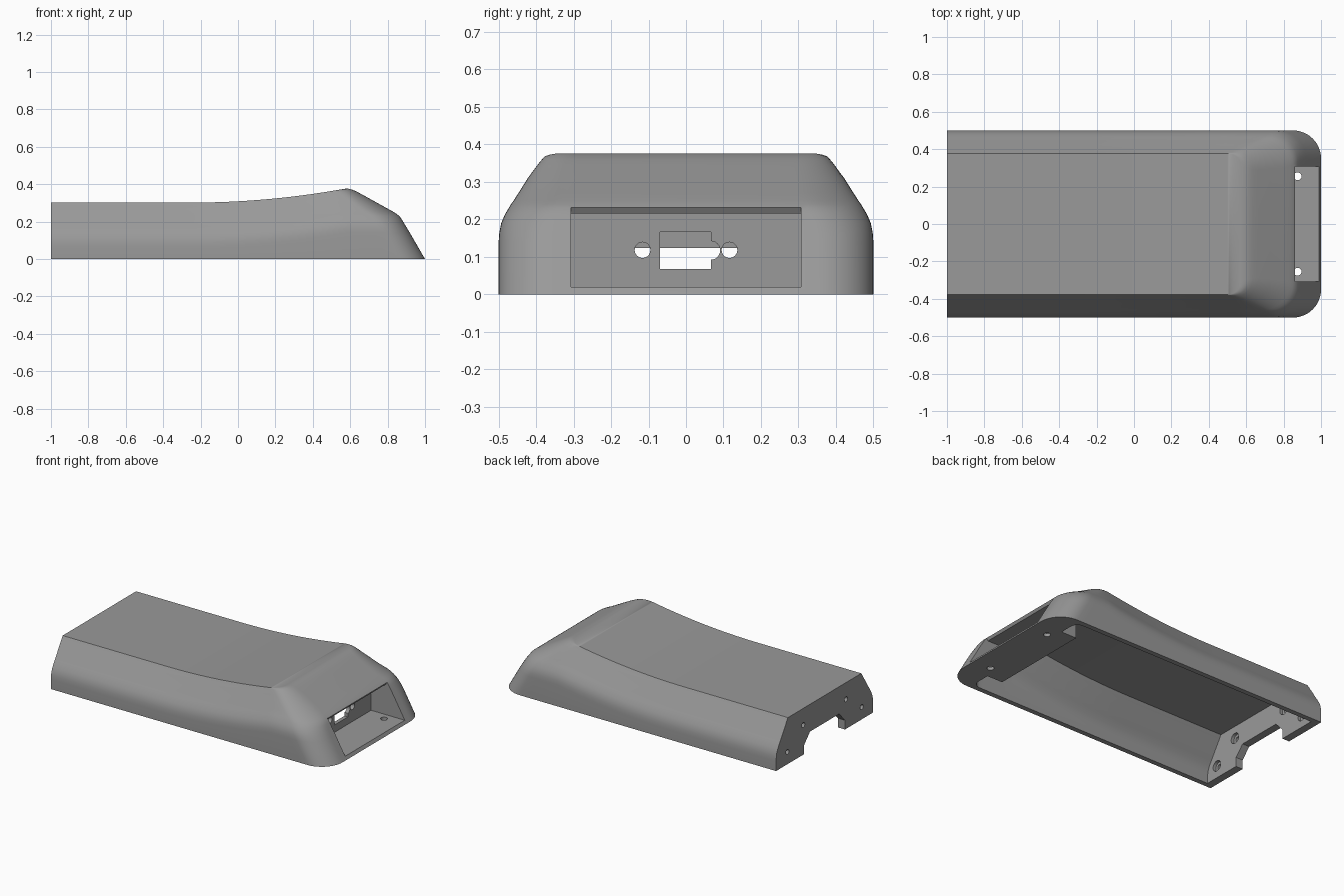
import bpy, bmesh, math
from mathutils import Matrix

if "Cube" in bpy.data.objects:
    bpy.data.objects.remove(bpy.data.objects["Cube"])

grey = bpy.data.materials.new("matte grey")
grey.diffuse_color = (0.32, 0.32, 0.32, 1)
grey.use_nodes = True
grey.node_tree.nodes["Principled BSDF"].inputs["Base Color"].default_value = grey.diffuse_color

TOP = 0.378
# Wall profile: height, half width, end position, corner radius
RINGS = [(0, .5, 1, .15), (.14, .5, .919, .15), (.165, .498, .904, .15),
         (.19, .493, .889, .15), (.213, .483, .875, .15), (.23, .473, .863, .15),
         (.24, .467, .85, .15), (.25, .46, .835, .15), (.27, .447, .799, .15),
         (.31, .422, .727, .13), (.345, .399, .664, .11), (.36, .39, .636, .1),
         (.37, .383, .614, .09), (.376, .38, .592, .08), (.378, .378, .57, .07)]


def deck(x):
    """Height of the top deck: level, then curving upward."""
    return min(TOP, 0.302 + 0.11 * max(0, x + 0.25) ** 2)


def finish(name, bm):
    bmesh.ops.recalc_face_normals(bm, faces=bm.faces)
    me = bpy.data.meshes.new(name)
    bm.to_mesh(me)
    bm.free()
    ob = bpy.data.objects.new(name, me)
    me.materials.append(grey)
    bpy.context.collection.objects.link(ob)
    return ob


def loft(name, x0, rings, base):
    """Stack of U-shaped rings, rounded at the +x end, closed by deck and base."""
    bm = bmesh.new()
    rows = []
    for k, (z, w, xe, r) in enumerate(rings):
        half = [(x0 + (xe - r - x0) * i / 40, w) for i in range(40)]
        half += [(xe - r + r * math.sin(a), w - r + r * math.cos(a))
                 for a in (math.pi / 2 * i / 12 for i in range(13))]
        pts = [(x, -y) for x, y in half] + half[::-1]
        rows.append([bm.verts.new((x, y, base if k == 0 else z - TOP + deck(x)))
                     for x, y in pts])
    n = len(rows[0])
    for a, b in zip(rows, rows[1:]):
        for i in range(n - 1):
            bm.faces.new((a[i], a[i + 1], b[i + 1], b[i]))
    t = rows[-1]
    for i in range(n // 2 - 1):
        bm.faces.new((t[i], t[i + 1], t[n - 2 - i], t[n - 1 - i]))
    bm.faces.new(rows[0])
    bm.faces.new([r[0] for r in rows] + [r[-1] for r in reversed(rows)])
    return finish(name, bm)


def prism(name, pts, axis, lo, hi):
    """Extrude a polygon: (y, z) along x, or (x, z) along y."""
    bm = bmesh.new()
    put = (lambda p, d: (d, p[0], p[1])) if axis == 'x' else (lambda p, d: (p[0], d, p[1]))
    a = [bm.verts.new(put(p, lo)) for p in pts]
    b = [bm.verts.new(put(p, hi)) for p in pts]
    bm.faces.new(a)
    bm.faces.new(b)
    for i in range(len(pts)):
        j = (i + 1) % len(pts)
        bm.faces.new((a[i], a[j], b[j], b[i]))
    return finish(name, bm)


def rod(name, loc, r, length, axis):
    bm = bmesh.new()
    m = Matrix.Translation(loc)
    if axis == 'x':
        m = m @ Matrix.Rotation(math.pi / 2, 4, 'Y')
    bmesh.ops.create_cone(bm, cap_ends=True, segments=24, radius1=r, radius2=r,
                          depth=length, matrix=m)
    return finish(name, bm)


def cut(target, cutter):
    mod = target.modifiers.new("cut", 'BOOLEAN')
    mod.operation = 'DIFFERENCE'
    mod.solver = 'EXACT'
    mod.object = cutter
    bpy.context.view_layer.objects.active = target
    bpy.ops.object.modifier_apply(modifier=mod.name)
    bpy.data.objects.remove(cutter, do_unlink=True)


# Outer body
shell = loft("shell", -1, RINGS, 0)

# Hollow underside, leaving a block around the connector pocket
inner = [(z - .03, w - .032, min(xe - .045, .83), .05) for z, w, xe, r in RINGS]
cavity = loft("cavity_cutter", -.95, inner, -.05)
cut(cavity, prism("pocket_block", [(-.335, -.1), (.335, -.1), (.335, .245), (-.335, .245)],
                  'x', .72, 1.2))
cut(shell, cavity)

# Connector pocket with a chamfered upper lip
cut(shell, prism("pocket_cutter", [(.745, .02), (1.2, .02), (1.2, .235), (.862, .235),
                                   (.85, .216), (.745, .216)], 'y', -.307, .307))

# Connector window with a round relief, and its two screw holes
cut(shell, prism("window_cutter", [(-.07, .068), (.067, .068), (.067, .166), (-.07, .166)],
                 'x', .69, .8))
cut(shell, rod("relief_cutter", (.745, .066, .117), .025, .11, 'x'))
for s in (-1, 1):
    cut(shell, rod("connector_hole", (.745, s * .116, .118), .021, .11, 'x'))
    # Floor screw holes
    cut(shell, rod("floor_hole", (.875, s * .255, 0), .021, .1, 'z'))
    # Counterbored holes in the flat end wall
    for y, z in ((.383, .08), (.22, .193)):
        cut(shell, rod("end_hole", (-.98, s * y, z), .016, .12, 'x'))
        cut(shell, rod("counterbore", (-.945, s * y, z), .034, .05, 'x'))

# Cable notch in the flat end wall
cut(shell, prism("notch_cutter", [(-.21, -.1), (.21, -.1), (.21, .06), (.15, .124),
                                  (-.15, .124), (-.21, .06)], 'x', -1.1, -.93))

bpy.ops.object.select_all(action='DESELECT')
shell.select_set(True)
bpy.context.view_layer.objects.active = shell
bpy.ops.object.shade_smooth_by_angle(angle=math.radians(25))
